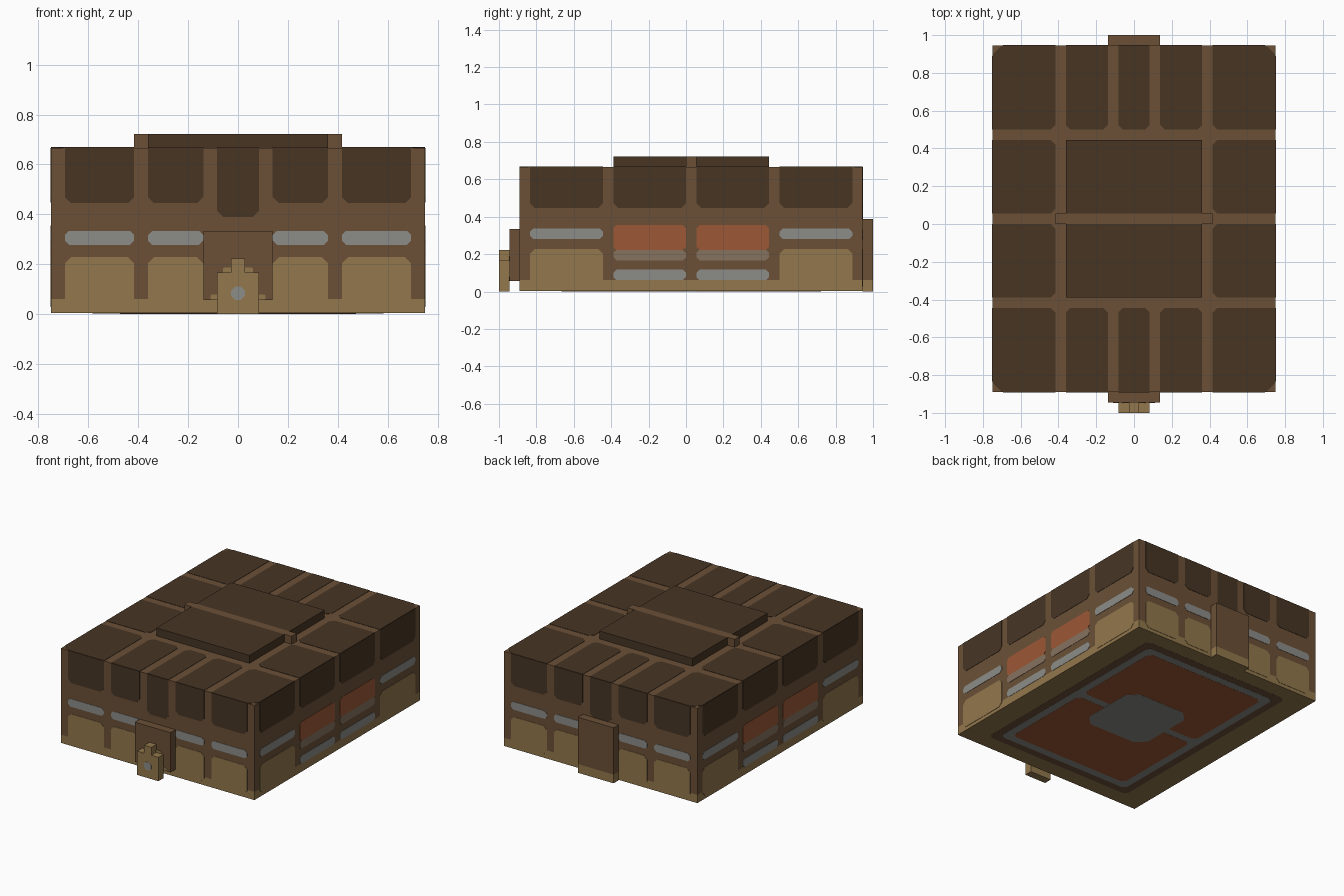
import bpy
import bmesh
from mathutils import Vector

cube = bpy.data.objects.get("Cube")
if cube:
    bpy.data.objects.remove(cube, do_unlink=True)

UNIT = 1 / 18          # all sizes below are in grid units
X, Y0, Y1, TOP = 13.5, -16, 17, 12
FLOOR = 0.06           # small lift that leaves room for the underside plates


def material(name, rgb):
    mat = bpy.data.materials.new(name)
    mat.use_nodes = True
    linear = [((c / 255 + 0.055) / 1.055) ** 2.4 for c in rgb] + [1]
    mat.diffuse_color = linear
    mat.node_tree.nodes["Principled BSDF"].inputs["Base Color"].default_value = linear
    return mat


TRIM = material("brown trim", (107, 80, 55))
DARK = material("dark brown panel", (71, 53, 36))
TAN = material("tan wood", (146, 119, 76))
GREY = material("grey metal", (140, 140, 137))
RUST = material("rust orange", (156, 88, 54))
MUTED = material("dusty brown", (134, 114, 95))


def finish(name, bm, mat):
    bmesh.ops.recalc_face_normals(bm, faces=bm.faces)
    mesh = bpy.data.meshes.new(name)
    bm.to_mesh(mesh)
    bm.free()
    mesh.materials.append(mat)
    bpy.context.collection.objects.link(bpy.data.objects.new(name, mesh))


def box(name, mat, xs, ys, zs):
    bm = bmesh.new()
    bmesh.ops.create_cube(bm, size=1)
    for v in bm.verts:
        v.co = Vector([(a + b) / 2 + c * (b - a) for c, (a, b) in zip(v.co, (xs, ys, zs))]) * UNIT
    finish(name, bm, mat)


# Each surface: placement rule for (u, v, outward offset), then its u and v limits
SURFACES = {
    "front": (lambda u, v, d: (u, Y0 - d, v), (-X, X), (0, TOP)),
    "back": (lambda u, v, d: (u, Y1 + d, v), (-X, X), (0, TOP)),
    "left": (lambda u, v, d: (X + d, u, v), (Y0, Y1), (0, TOP)),
    "right": (lambda u, v, d: (-X - d, u, v), (Y0, Y1), (0, TOP)),
    "top": (lambda u, v, d: (u, v, TOP + d), (-X, X), (Y0, Y1)),
    "underside": (lambda u, v, d: (u, v, FLOOR - d), (-X, X), (Y0, Y1)),
    "door": (lambda u, v, d: (u, Y0 - 1 - d, v), (-X, X), (0, TOP)),
    "lock": (lambda u, v, d: (u, Y0 - 2 - d, v), (-X, X), (0, TOP)),
}


def outline(rect, u_lim, v_lim, cut):
    """Rectangle with clipped corners; corners on one surface edge stay square."""
    u0, u1, v0, v1 = rect
    cut = min(cut, 0.3 * min(u1 - u0, v1 - v0))
    points = []
    for i, (u, v, su, sv) in enumerate(((u0, v0, 1, 1), (u1, v0, -1, 1),
                                        (u1, v1, -1, -1), (u0, v1, 1, -1))):
        on_edge = (u in u_lim) + (v in v_lim)
        c = (cut, 0, 0.9)[on_edge]
        pair = [(u, v + sv * c), (u + su * c, v)]
        if c == 0:
            points.append((u, v))
        else:
            points += pair if i % 2 == 0 else pair[::-1]
    return points


def plates(name, mat, surface, rects, cut=0.45, depth=0.04):
    place, u_lim, v_lim = SURFACES[surface]
    bm = bmesh.new()
    for rect in rects:
        pts = outline(rect, u_lim, v_lim, cut)
        low = [bm.verts.new(Vector(place(u, v, 0)) * UNIT) for u, v in pts]
        high = [bm.verts.new(Vector(place(u, v, depth)) * UNIT) for u, v in pts]
        bm.faces.new(low)
        bm.faces.new(high)
        for i in range(len(pts)):
            j = (i + 1) % len(pts)
            bm.faces.new((low[i], low[j], high[j], high[i]))
    finish(f"{surface}_{name}", bm, mat)


# Main body
box("base", TAN, (-X, X), (Y0, Y1), (FLOOR, 1.1))
box("body", TRIM, (-X, X), (Y0, Y1), (1.1, TOP))

# Front and back walls
columns = [(-12.5, -7.5), (-6.5, -2.5), (2.5, 6.5), (7.5, 12.5)]
for wall in ("front", "back"):
    plates("upper_panels", DARK, wall,
           [(*c, 8, TOP) for c in columns] + [(-1.5, 1.5, 7, TOP)])
    plates("strips", GREY, wall, [(*c, 5, 6) for c in columns])
    plates("lower_panels", TAN, wall, [(*c, 0.5, 4.1) for c in columns])

# Side walls
rows = [(-15, -8), (-7, 0), (1, 8), (9, 16)]
outer, inner = (rows[0], rows[3]), rows[1:3]
for wall in ("left", "right"):
    plates("upper_panels", DARK, wall, [(*r, 8.05, TOP) for r in rows])
    plates("strips", GREY, wall, [(*r, 5.05, 6.05) for r in outer]
           + [(*r, 1.1, 2.1) for r in inner])
    plates("lower_panels", TAN, wall, [(*r, 0.5, 4.1) for r in outer])
    plates("windows", RUST, wall, [(*r, 4, 6.4) for r in inner], cut=0.3)
    plates("window_sills", MUTED, wall, [(*r, 3, 4) for r in inner])

# Roof panels and raised lid
roof_rows = [(Y0, -8), (-7, 0), (1, 8), (9, Y1)]
roof = [(*c, *r) for c in ((-X, -7.5), (7.5, X)) for r in roof_rows]
roof += [(*c, *r) for c in ((-6.5, -2.5), (-1.5, 1.5), (2.5, 6.5))
         for r in (roof_rows[0], roof_rows[3])]
plates("panels", DARK, "top", roof)
box("lid_front", DARK, (-6.5, 6.5), (-7, 0), (TOP, TOP + 1))
box("lid_back", DARK, (-6.5, 6.5), (1, 8), (TOP, TOP + 1))
box("lid_ridge", TRIM, (-7.5, 7.5), (0, 1), (TOP, TOP + 1))

# Front door with lock
box("door", TRIM, (-2.5, 2.5), (Y0 - 1, Y0), (1, 6))
plates("lock_surround", TAN, "door",
       [(-1.1, 1.1, 2.9, 3.35), (-2, -1.4, 1, 1.4), (1.4, 2, 1, 1.4)], cut=0.1)
box("lock", TAN, (-1.5, 1.5), (Y0 - 2, Y0 - 1), (0, 3))
box("lock_tab", TAN, (-0.5, 0.5), (Y0 - 2, Y0 - 1), (3, 4))
plates("keyhole", GREY, "lock", [(-0.5, 0.5, 1, 2)], depth=0.02)

# Back plate
box("back_plate", TRIM, (-2.5, 2.5), (Y1, Y1 + 1), (1.1, 7))
box("back_plate_foot", TAN, (-2.5, 2.5), (Y1, Y1 + 1), (0, 1.1))

# Underside inlay, layered outward
plates("border", TRIM, "underside", [(-10.5, 10.5, -14, 15)], depth=0.015)
plates("frame", GREY, "underside", [(-9.5, 9.5, -13, 14)], depth=0.03)
plates("inlay", RUST, "underside",
       [(-8.5, 8.5, -12, 0), (-8.5, 8.5, 1, 13)], depth=0.045)
plates("centre", GREY, "underside", [(-4.5, 4.5, -4, 5)], cut=1.2, depth=0.06)
